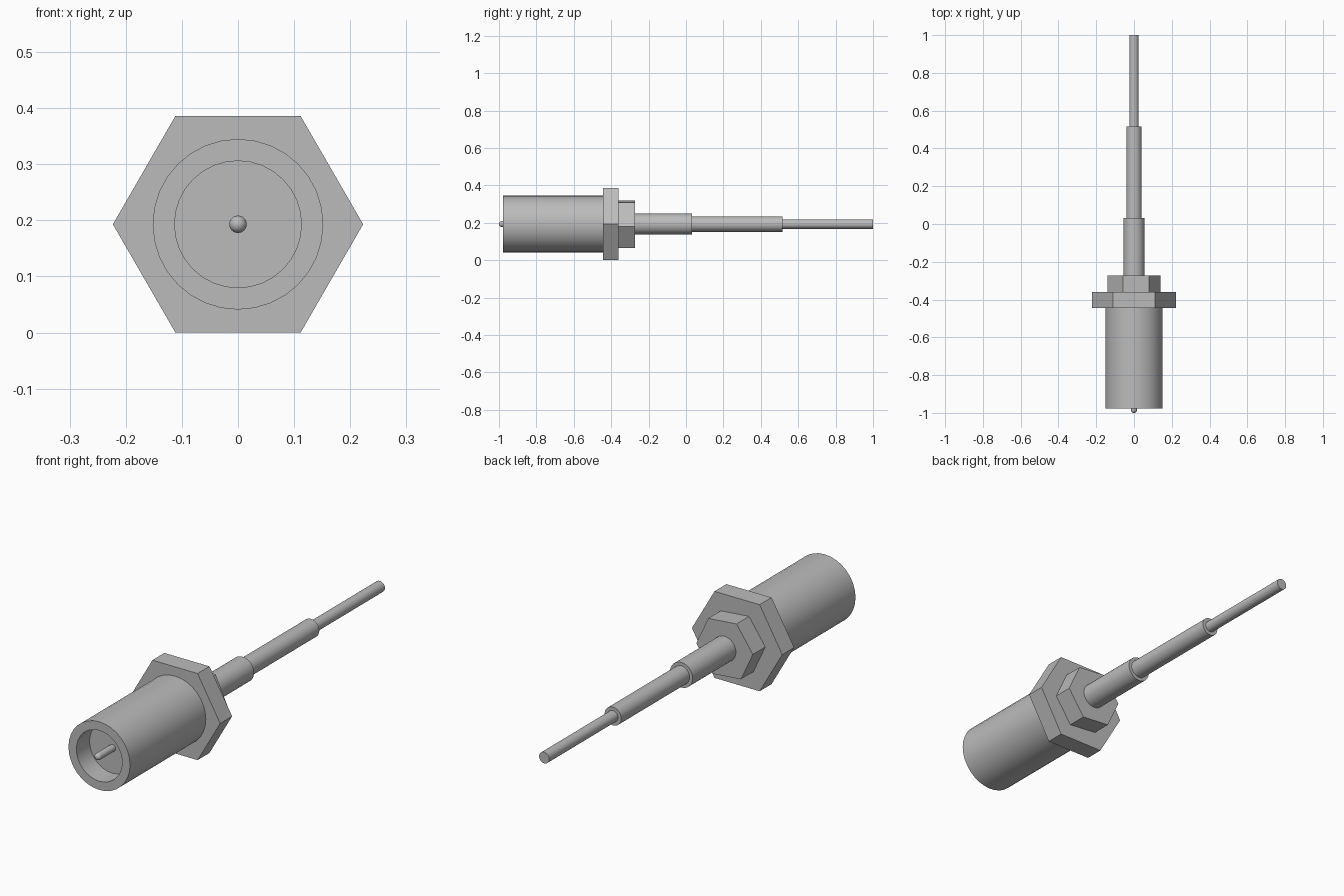
import bpy, bmesh, math

cube = bpy.data.objects.get("Cube")
if cube:
    bpy.data.objects.remove(cube, do_unlink=True)

AXIS_Z = 0.193  # height of the connector's long axis

grey = bpy.data.materials.new("plain grey metal")
grey.use_nodes = True
GREY = (0.5, 0.5, 0.5, 1.0)
grey.diffuse_color = GREY
grey.node_tree.nodes["Principled BSDF"].inputs["Base Color"].default_value = GREY


def lathe(name, profile, sides=32, turn=0.0, smooth=True):
    """Revolve (radius, y) points about the long axis; radius 0 closes an end."""
    bm = bmesh.new()
    rings = []
    for r, y in profile:
        if r == 0:
            rings.append([bm.verts.new((0, y, AXIS_Z))])
            continue
        angles = [turn + 2 * math.pi * i / sides for i in range(sides)]
        rings.append([bm.verts.new((r * math.cos(a), y, AXIS_Z + r * math.sin(a)))
                      for a in angles])
    for a, b in zip(rings, rings[1:]):
        if len(a) == 1 and len(b) == 1:
            continue
        for i in range(sides):
            j = (i + 1) % sides
            if len(a) == 1:
                bm.faces.new((a[0], b[i], b[j]))
            elif len(b) == 1:
                bm.faces.new((a[i], b[0], a[j]))
            else:
                bm.faces.new((a[i], b[i], b[j], a[j]))
    # Merge flat end fans into single caps
    bmesh.ops.dissolve_limit(bm, angle_limit=0.001, verts=bm.verts, edges=bm.edges)
    bmesh.ops.recalc_face_normals(bm, faces=bm.faces)
    mesh = bpy.data.meshes.new(name)
    bm.to_mesh(mesh)
    bm.free()
    mesh.materials.append(grey)
    obj = bpy.data.objects.new(name, mesh)
    bpy.context.collection.objects.link(obj)
    if smooth:
        bpy.ops.object.select_all(action='DESELECT')
        obj.select_set(True)
        bpy.context.view_layer.objects.active = obj
        bpy.ops.object.shade_smooth_by_angle(angle=math.radians(35))
    return obj


def rod(name, radius, y0, y1, sides=32, turn=0.0, smooth=True):
    return lathe(name, [(0, y0), (radius, y0), (radius, y1), (0, y1)], sides, turn, smooth)


# Barrel with a shallow socket in its front
FLOOR = -0.885
lathe("barrel", [(0, FLOOR), (0.113, FLOOR), (0.113, -0.978),
                 (0.152, -0.978), (0.152, -0.444), (0, -0.444)])

# Centre pin with a rounded tip
PIN = 0.0155
tip = [(PIN * math.sin(t), -1 + PIN - PIN * math.cos(t))
       for t in (math.pi / 2 * k / 6 for k in range(1, 7))]
lathe("centre_pin", [(0, -1.0)] + tip + [(PIN, FLOOR), (0, FLOOR)], 24)

# Hexagonal flange and the slightly turned nut behind it
rod("hex_flange", 0.223, -0.444, -0.36, 6, smooth=False)
rod("hex_nut", 0.140, -0.36, -0.272, 6, math.radians(-5), smooth=False)

# Stepped cable
for name, radius, y0, y1 in (("cable_ferrule", 0.056, -0.272, 0.033),
                             ("cable_jacket", 0.041, 0.033, 0.515),
                             ("cable_core", 0.025, 0.515, 1.0)):
    rod(name, radius, y0, y1)
